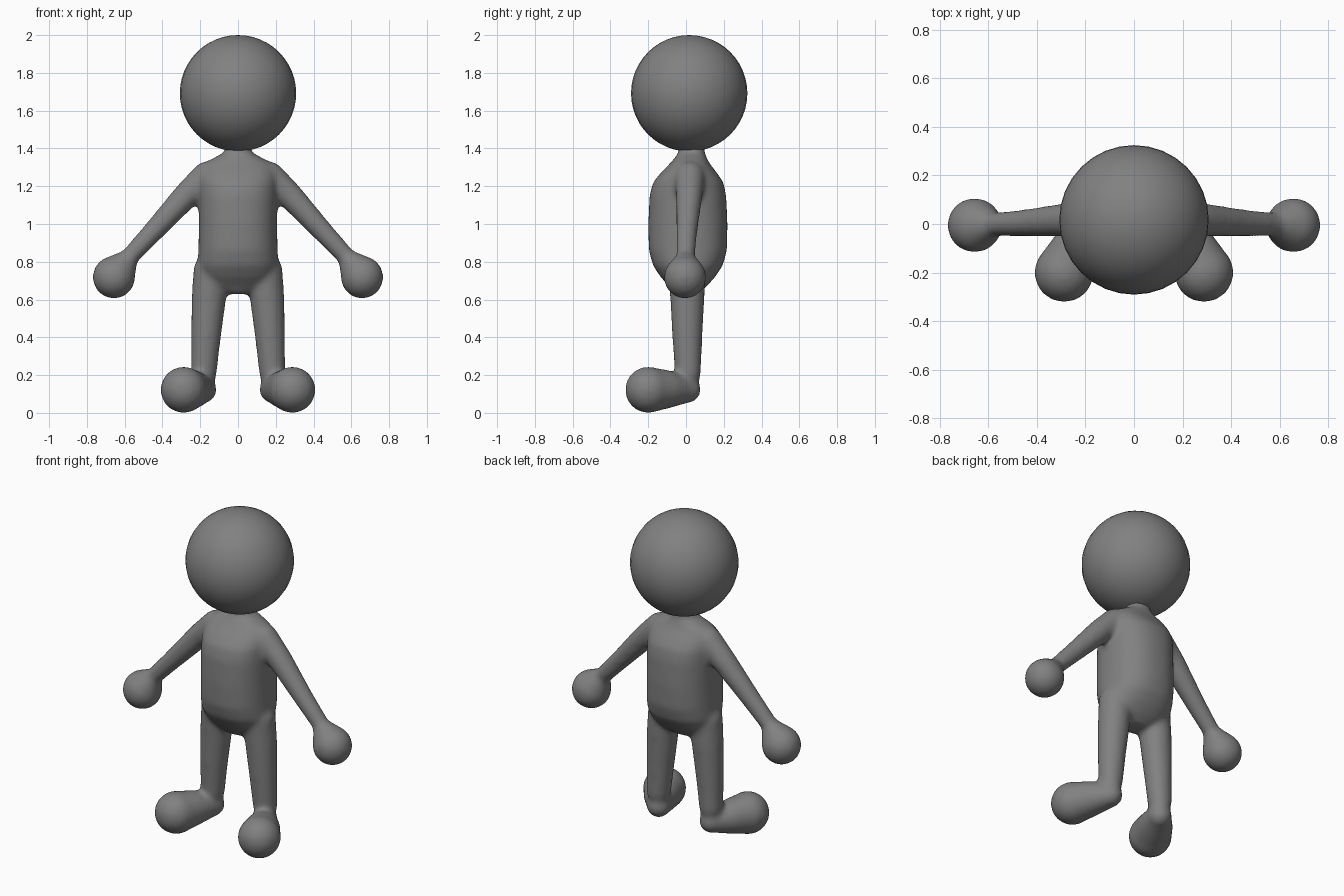
import bpy, bmesh
from math import cos, sin, tau
from mathutils import Vector, Matrix

if "Cube" in bpy.data.objects:
    bpy.data.objects.remove(bpy.data.objects["Cube"])

grey = bpy.data.materials.new("dark_grey")
grey.diffuse_color = (0.22, 0.22, 0.22, 1)
grey.use_nodes = True
grey.node_tree.nodes["Principled BSDF"].inputs["Base Color"].default_value = grey.diffuse_color


def loft(bm, rings):
    """Skin a closed surface over a list of equal-length point rings."""
    loops = [[bm.verts.new(p) for p in r] for r in rings]
    n = len(loops[0])
    for a, b in zip(loops, loops[1:]):
        for i in range(n):
            j = (i + 1) % n
            bm.faces.new((a[i], a[j], b[j], b[i]))
    bm.faces.new(loops[0][::-1])
    bm.faces.new(loops[-1])


def limb(bm, path, side, n=24):
    """Round tapered tube through (x, y, z, radius) with ball ends."""
    pts = [Vector((p[0] * side, p[1], p[2])) for p in path]
    rings = []
    for i, p in enumerate(pts):
        d = pts[min(i + 1, len(pts) - 1)] - pts[max(i - 1, 0)]
        q = d.to_track_quat('Z', 'Y')
        r = path[i][3]
        rings.append([p + q @ Vector((r * cos(tau * k / n), r * sin(tau * k / n), 0))
                      for k in range(n)])
    loft(bm, rings)
    for p, c in ((pts[0], path[0]), (pts[-1], path[-1])):
        bmesh.ops.create_uvsphere(bm, u_segments=28, v_segments=18, radius=c[3],
                                  matrix=Matrix.Translation(p))


def oval(z, rx, cy, ry, n=40, e=2 / 2.3):
    """Slightly squared oval cross-section."""
    ring = []
    for k in range(n):
        c, s = cos(tau * k / n), sin(tau * k / n)
        ring.append(Vector((rx * abs(c) ** e * (1 if c > 0 else -1),
                            cy + ry * abs(s) ** e * (1 if s > 0 else -1), z)))
    return ring


def finish(name, bm):
    bmesh.ops.recalc_face_normals(bm, faces=bm.faces)
    for f in bm.faces:
        f.smooth = True
    me = bpy.data.meshes.new(name)
    bm.to_mesh(me)
    bm.free()
    me.materials.append(grey)
    ob = bpy.data.objects.new(name, me)
    bpy.context.collection.objects.link(ob)
    return ob


# torso with neck: z, half width, y centre, half depth
bm = bmesh.new()
TORSO = [(0.63, 0.07, 0.00, 0.06), (0.67, 0.15, 0.01, 0.10), (0.72, 0.195, 0.01, 0.145),
         (0.78, 0.213, 0.01, 0.185), (0.86, 0.21, 0.01, 0.207), (1.0, 0.207, 0.01, 0.21),
         (1.15, 0.209, 0.01, 0.203), (1.22, 0.21, 0.012, 0.187), (1.27, 0.207, 0.015, 0.15),
         (1.32, 0.185, 0.02, 0.105), (1.35, 0.13, 0.025, 0.085),
         (1.38, 0.07, 0.03, 0.068), (1.46, 0.07, 0.03, 0.07)]
loft(bm, [oval(*t) for t in TORSO])

ARM = [(0.165, 0.02, 1.25, 0.082), (0.28, 0.017, 1.145, 0.070),
       (0.44, 0.005, 0.97, 0.057), (0.575, -0.002, 0.825, 0.049)]
HAND = [(0.575, -0.003, 0.825, 0.05), (0.61, -0.004, 0.78, 0.085), (0.657, -0.005, 0.718, 0.113)]
LEG = [(0.14, 0.005, 0.75, 0.097), (0.155, 0.007, 0.6, 0.091),
       (0.17, 0.007, 0.4, 0.08), (0.182, 0.01, 0.2, 0.069), (0.182, 0.011, 0.122, 0.068)]
FOOT = [(0.182, 0.009, 0.122, 0.07), (0.235, -0.09, 0.125, 0.101), (0.288, -0.2, 0.122, 0.123)]
for side in (-1, 1):
    for path in (ARM, HAND, LEG, FOOT):
        limb(bm, path, side)

# merge torso and limbs into one soft skin
body = finish("body", bm)
mod = body.modifiers.new("merge", 'REMESH')
mod.mode = 'VOXEL'
mod.voxel_size = 0.012
mod.use_smooth_shade = True
mod = body.modifiers.new("soften", 'SMOOTH')
mod.factor = 0.5
mod.iterations = 20

# head
bm = bmesh.new()
bmesh.ops.create_uvsphere(bm, u_segments=32, v_segments=24, radius=0.308,
                          matrix=Matrix.Translation((0, 0.017, 1.692)))
finish("head", bm)
